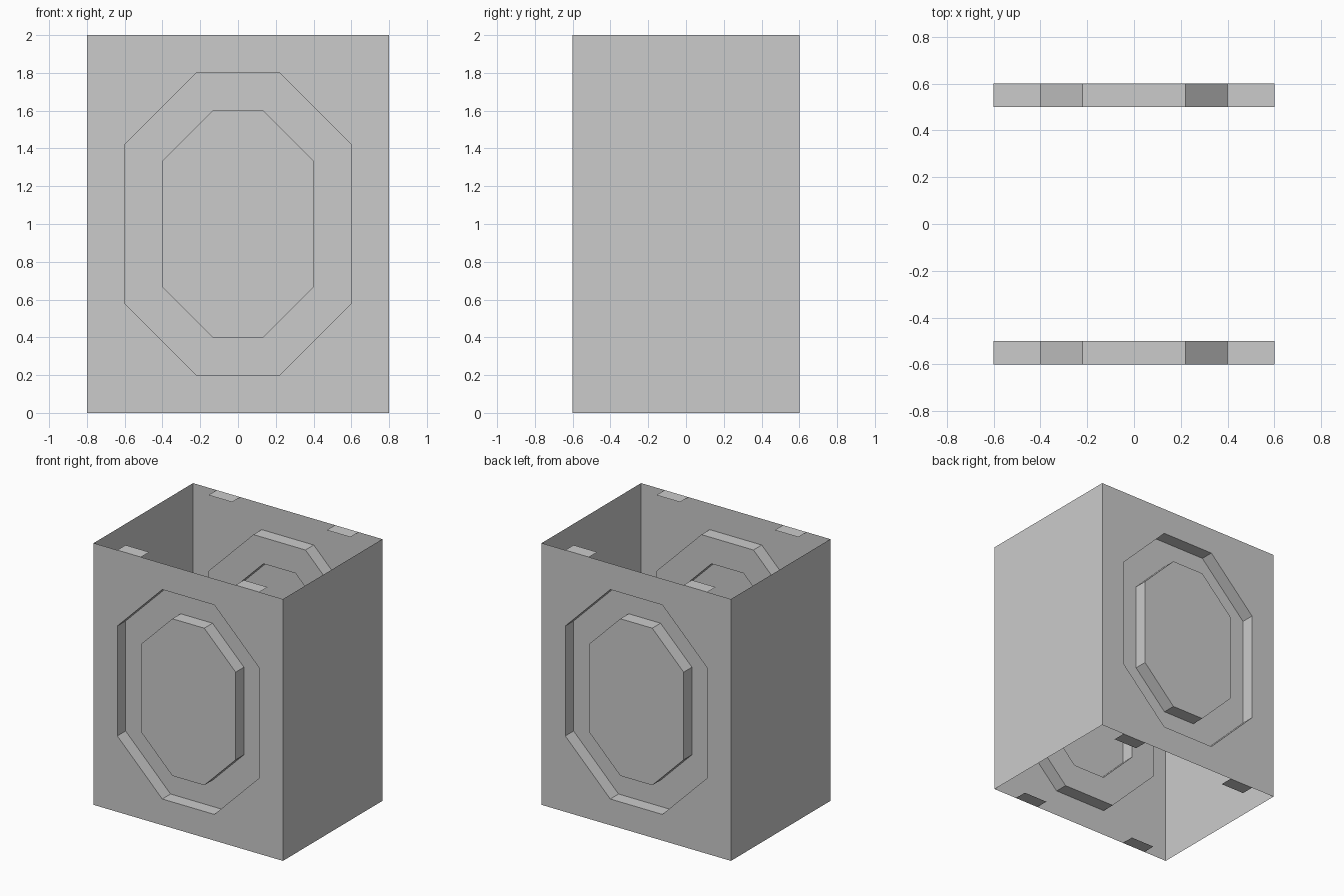
import bpy
import bmesh
from math import pi

cube = bpy.data.objects.get("Cube")
if cube:
    bpy.data.objects.remove(cube, do_unlink=True)

HALF_X, HALF_Y, HEIGHT = 0.8, 0.6, 2.0
MID_Z = HEIGHT / 2
GROOVE_Y = -0.5

grey = bpy.data.materials.new("light_grey")
grey.use_nodes = True
grey.diffuse_color = (0.6, 0.6, 0.6, 1)
grey.node_tree.nodes["Principled BSDF"].inputs["Base Color"].default_value = grey.diffuse_color


def add_object(name, bm):
    mesh = bpy.data.meshes.new(name)
    bm.to_mesh(mesh)
    bm.free()
    mesh.materials.append(grey)
    obj = bpy.data.objects.new(name, mesh)
    bpy.context.collection.objects.link(obj)
    return obj


def add_turned_copy(obj, name):
    copy = bpy.data.objects.new(name, obj.data)
    copy.rotation_euler.z = pi
    bpy.context.collection.objects.link(copy)


def chamfered_loop(bm, half_w, half_h, cut, y):
    """Rectangle with cut corners, counter-clockwise from the front."""
    points = []
    for sx, sz in ((1, -1), (1, 1), (-1, 1), (-1, -1)):
        side = (sx * half_w, y, MID_Z + sz * (half_h - cut))
        end = (sx * (half_w - cut), y, MID_Z + sz * half_h)
        points += [end, side] if sx * sz < 0 else [side, end]
    if cut == 0:  # plain rectangle: each corner vertex is used twice
        corners = [bm.verts.new(p) for p in points[::2]]
        return [v for v in corners for _ in range(2)]
    return [bm.verts.new(p) for p in points]


def bridge(bm, outer, inner):
    for i in range(len(outer)):
        j = (i + 1) % len(outer)
        bm.faces.new(dict.fromkeys((outer[i], outer[j], inner[j], inner[i])))


# Front and back panels with a sunken octagonal ring
bm = bmesh.new()
loops = [
    chamfered_loop(bm, HALF_X, MID_Z, 0, -HALF_Y),
    chamfered_loop(bm, 0.6, 0.8, 0.38, -HALF_Y),
    chamfered_loop(bm, 0.6, 0.8, 0.38, GROOVE_Y),
    chamfered_loop(bm, 0.4, 0.6, 0.265, GROOVE_Y),
    chamfered_loop(bm, 0.4, 0.6, 0.265, -HALF_Y),
]
for outer, inner in zip(loops, loops[1:]):
    bridge(bm, outer, inner)
bm.faces.new(loops[-1])
add_turned_copy(add_object("front_panel", bm), "back_panel")

# Plain side walls
bm = bmesh.new()
bm.faces.new([bm.verts.new((HALF_X, y, z)) for y, z in
              ((-HALF_Y, 0), (HALF_Y, 0), (HALF_Y, HEIGHT), (-HALF_Y, HEIGHT))])
add_turned_copy(add_object("left_wall", bm), "right_wall")

# Small flat tabs inside the top and bottom rims
bm = bmesh.new()
for z in (0, HEIGHT):
    for x in (-0.5, 0.5):
        quad = [bm.verts.new((x + dx, y, z)) for dx, y in
                ((-0.1, -HALF_Y), (0.1, -HALF_Y), (0.1, GROOVE_Y), (-0.1, GROOVE_Y))]
        bm.faces.new(quad if z else quad[::-1])
add_turned_copy(add_object("front_tabs", bm), "back_tabs")
